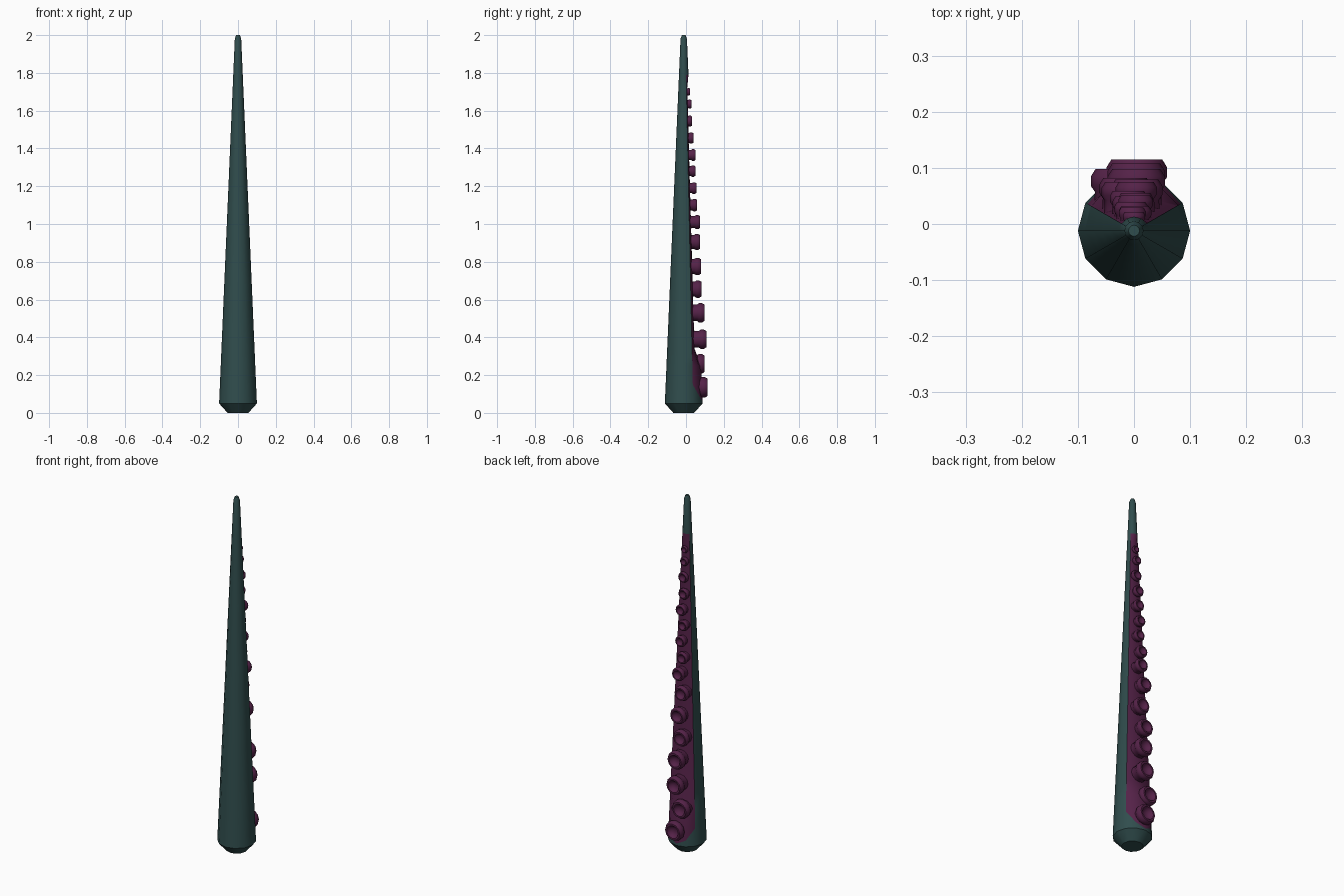
import bpy, bmesh, math
from mathutils import Matrix, Vector

if "Cube" in bpy.data.objects:
    bpy.data.objects.remove(bpy.data.objects["Cube"])


def material(name, rgb):
    m = bpy.data.materials.new(name)
    m.diffuse_color = (*rgb, 1)
    m.use_nodes = True
    m.node_tree.nodes["Principled BSDF"].inputs["Base Color"].default_value = m.diffuse_color
    return m


teal = material("dark teal skin", (0.030, 0.075, 0.075))
plum = material("plum underside", (0.090, 0.016, 0.065))
CY = -0.012          # centre line of the arm
SIDES = 12


def finish(bm, name, mats, angle):
    bmesh.ops.recalc_face_normals(bm, faces=bm.faces)
    mesh = bpy.data.meshes.new(name)
    bm.to_mesh(mesh)
    bm.free()
    ob = bpy.data.objects.new(name, mesh)
    bpy.context.collection.objects.link(ob)
    for m in mats:
        mesh.materials.append(m)
    bpy.ops.object.select_all(action='DESELECT')
    ob.select_set(True)
    bpy.context.view_layer.objects.active = ob
    bpy.ops.object.shade_smooth_by_angle(angle=math.radians(angle))
    return ob


def loft(bm, rings):
    """Skin a list of equal closed rings; returns the faces of each band."""
    bands = []
    for a, b in zip(rings, rings[1:]):
        n = len(a)
        bands.append([bm.faces.new((a[i], a[(i + 1) % n], b[(i + 1) % n], b[i]))
                      for i in range(n)])
    return bands


def radius(z):
    return 0.1 - (z - 0.05) * 0.083 / 1.93


# Tapered arm: (height, radius, back fullness); the back is flattened mid-length
levels = [(0, 0.055, 1), (0.05, 0.1, 1), (None, 0, 1), (0.25, radius(0.25), 1),
          (0.34, radius(0.34), 0.3)]
levels += [(z, radius(z), 0.3) for z in (0.7, 1.05, 1.4, 1.72)]
levels += [(1.79, radius(1.79), 1), (1.98, 0.017, 1), (2.0, 0.010, 1)]
bm = bmesh.new()
rings = []
for z0, r0, full in levels:
    ring = []
    for i in range(SIDES):
        a = 2 * math.pi * i / SIDES
        s = math.sin(a)
        # the lower border of the plum strip dips towards the middle
        z = 0.06 + 0.18 * (1 - max(s, 0.5)) if z0 is None else z0
        r = radius(z) if z0 is None else r0
        sy = 0.5 + full * (s - 0.5) if s > 0.5 else s
        ring.append(bm.verts.new((r * math.cos(a), CY + r * sy, z)))
    rings.append(ring)
bands = loft(bm, rings)
bm.faces.new(rings[0])
bm.faces.new(rings[-1])
for band in bands[2:9]:
    for f in band[1:5]:          # the four back faces
        f.material_index = 1
finish(bm, "tentacle_arm", [teal, plum], 40)

# Suckers: (height, sideways offset, radius, outer end)
suckers = [(0.135, 0.005, 0.054, 0.115), (0.26, -0.025, 0.052, 0.098),
           (0.39, 0.004, 0.051, 0.108), (0.53, 0.004, 0.051, 0.098),
           (0.655, -0.016, 0.046, 0.082), (0.775, 0.005, 0.046, 0.079),
           (0.905, -0.016, 0.042, 0.075), (1.01, 0.004, 0.037, 0.075),
           (1.10, -0.010, 0.033, 0.059), (1.19, 0.003, 0.031, 0.055),
           (1.28, -0.008, 0.030, 0.049), (1.365, 0.003, 0.031, 0.051),
           (1.455, -0.005, 0.030, 0.039), (1.545, 0.002, 0.029, 0.032),
           (1.635, -0.003, 0.024, 0.029), (1.70, 0.0, 0.020, 0.021)]
# Cup outline: radius and depth behind the rim, both in sucker radii
outline = [(0.90, 1.0), (0.86, 0.78), (1.0, 0.58), (1.0, 0.26), (0.84, 0.0),
           (0.66, 0.0), (0.52, 0.28), (0.22, 0.42)]

for k, (z, x, r, y_end) in enumerate(suckers):
    bm = bmesh.new()
    base = CY + 0.45 * radius(z) - 0.005     # embedded in the arm
    rings = []
    for j, (pr, depth) in enumerate(outline):
        y = base if j == 0 else max(base, y_end - depth * r)
        if j == 1:
            y = max(y, base + 0.002)
        rings.append([bm.verts.new((x + pr * r * math.cos(t), y, z + pr * r * math.sin(t)))
                      for t in (2 * math.pi * i / SIDES for i in range(SIDES))])
    loft(bm, rings)
    bm.faces.new(rings[0])
    bm.faces.new(rings[-1])
    finish(bm, f"sucker_{k + 1:02d}", [plum], 50)
